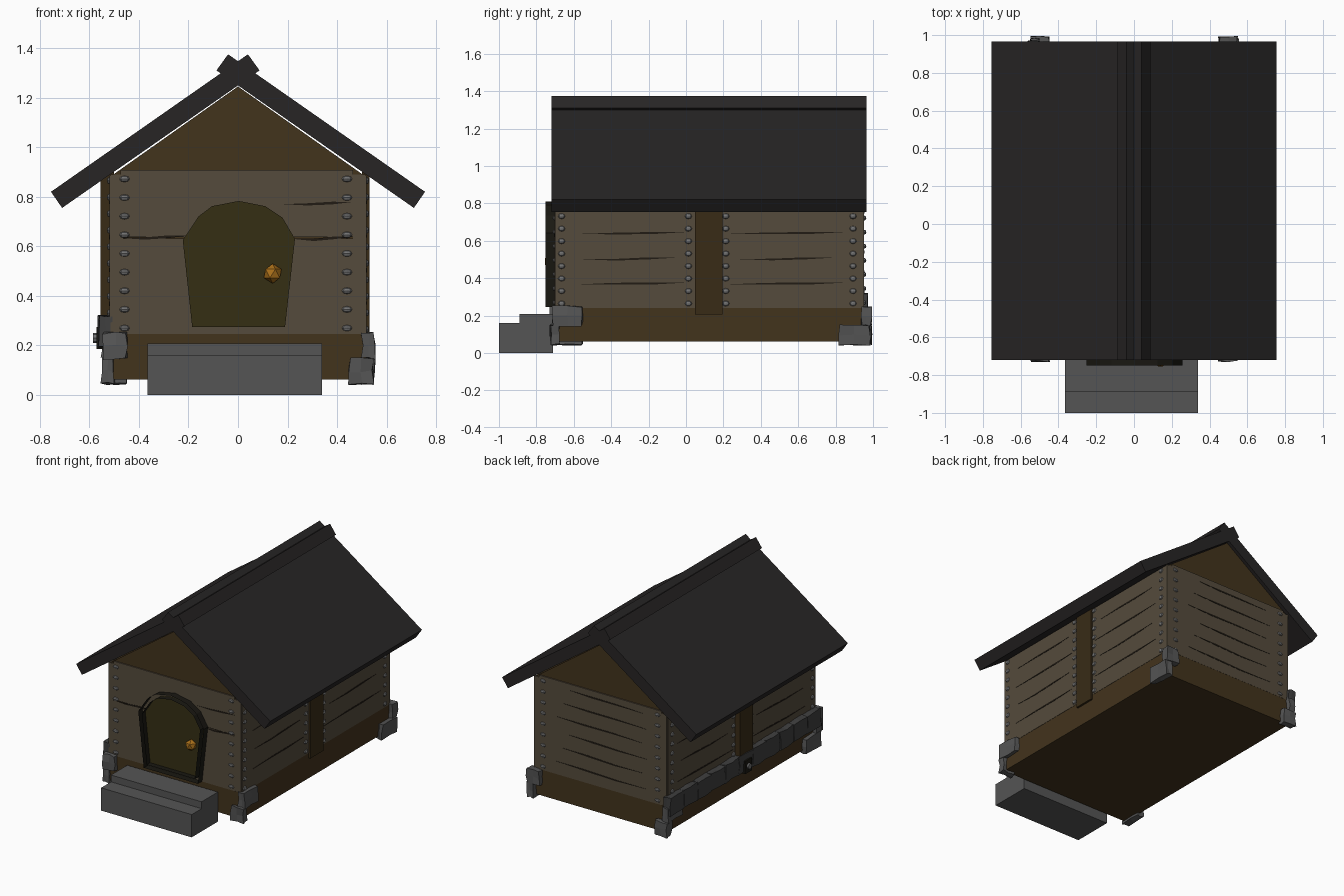
import bpy, bmesh, random
from mathutils import Matrix, Vector

if "Cube" in bpy.data.objects:
    bpy.data.objects.remove(bpy.data.objects["Cube"])

random.seed(4)


def mat(name, r, g, b):
    m = bpy.data.materials.new(name)
    m.diffuse_color = (r, g, b, 1)
    m.use_nodes = True
    m.node_tree.nodes["Principled BSDF"].inputs["Base Color"].default_value = m.diffuse_color
    return m


WOOD = mat("brown_wood", .055, .033, .012)
POST = mat("dark_wood", .04, .024, .008)
PLANK = mat("plank", .09, .07, .045)
CRACK = mat("crack", .015, .011, .007)
ROOF = mat("roof", .02, .018, .018)
STONE = mat("stone", .09, .09, .09)
DARKSTONE = mat("dark_stone", .05, .05, .05)
METAL = mat("metal", .17, .17, .17)
DOOR = mat("door", .035, .028, .007)
BLACK = mat("black", .01, .009, .006)
BRASS = mat("brass", .4, .16, .01)


def finish(bm, name, m, fix=True):
    if fix:
        bmesh.ops.recalc_face_normals(bm, faces=bm.faces[:])
    me = bpy.data.meshes.new(name)
    bm.to_mesh(me)
    bm.free()
    me.materials.append(m)
    ob = bpy.data.objects.new(name, me)
    bpy.context.collection.objects.link(ob)
    return ob


def add_prism(bm, pts, axis, a, b):
    """Profile (u, z) swept from a to b along axis 'x' or 'y'."""
    rings = [[bm.verts.new((u, d, z) if axis == 'y' else (d, u, z)) for u, z in pts]
             for d in (a, b)]
    n = len(pts)
    for r in rings:
        bm.faces.new(r)
    for i in range(n):
        j = (i + 1) % n
        bm.faces.new((rings[0][i], rings[0][j], rings[1][j], rings[1][i]))


def prism(name, pts, axis, a, b, m):
    bm = bmesh.new()
    add_prism(bm, pts, axis, a, b)
    return finish(bm, name, m)


def box(name, x0, x1, y0, y1, z0, z1, m, jitter=0):
    bm = bmesh.new()
    add_prism(bm, [(x0, z0), (x1, z0), (x1, z1), (x0, z1)], 'y', y0, y1)
    if jitter:
        bmesh.ops.subdivide_edges(bm, edges=bm.edges[:], cuts=1, use_grid_fill=True)
        for v in bm.verts:
            v.co += Vector([random.uniform(-jitter, jitter) for _ in range(3)])
    return finish(bm, name, m)


def rivets(name, axis, d, columns, z0, z1, n):
    """Columns of flattened studs on a wall whose plane is at d."""
    bm = bmesh.new()
    for u in columns:
        for i in range(n):
            z = z0 + (z1 - z0) * i / (n - 1)
            if axis == 'y':
                loc, s = (u, d, z), (.021, .011, .013)
            else:
                loc, s = (d, u, z), (.011, .019, .015)
            bmesh.ops.create_uvsphere(bm, u_segments=8, v_segments=4, radius=1,
                                      matrix=Matrix.Translation(loc) @ Matrix.Diagonal((*s, 1)))
    return finish(bm, name, METAL)


def cracks(name, axis, d, spans):
    """Thin dark slivers (u0, u1, z) on a wall plane."""
    bm = bmesh.new()
    for u0, u1, z in spans:
        w = u1 - u0
        t = random.uniform(-.006, .006)
        pts = [(u0, z - .003), (u0 + w * .35, z - .007 + t), (u0 + w * .7, z - .004), (u1, z + .006),
               (u0 + w * .7, z + .007), (u0 + w * .35, z + .002 + t)]
        add_prism(bm, pts, axis, d - .002, d + .002)
    return finish(bm, name, CRACK)


# House core with gables
prism("house_core", [(-.51, .063), (.51, .063), (.51, .885), (0, 1.245), (-.51, .885)],
      'y', -.695, .945, WOOD)
box("base_beam", -.516, .516, -.702, .952, .063, .245, WOOD)

# Crossing roof slabs
for name, s in (("roof_right", 1), ("roof_left", -1)):
    prism(name, [(-.04 * s, 1.375), (.755 * s, .82), (.71 * s, .755), (-.087 * s, 1.31)],
          'y', -.72, .965, ROOF)

# Front and back planks
box("front_planks_low", -.475, .465, -.703, -.69, .245, .632, PLANK)
box("front_planks_high", -.475, .465, -.703, -.69, .638, .908, PLANK)
cracks("front_cracks", 'y', -.703, [(-.475, -.2, .637), (.22, .465, .633), (.18, .465, .773)])
box("back_planks", -.475, .475, .94, .953, .245, .905, PLANK)
cracks("back_cracks", 'y', .953,
       [(-.36 + .03 * (i % 2), .34 - .05 * (i % 3), .33 + .105 * i) for i in range(6)])
rivets("front_rivets", 'y', -.703, (-.458, .44), .27, .872, 9)
rivets("back_rivets", 'y', .953, (-.445, .445), .27, .872, 9)
for s in (-1, 1):
    for y0, y1 in ((-.701, -.69), (.94, .951)):
        box("corner_board", min(s * .465, s * .515), max(s * .465, s * .515), y0, y1, .245, .89, PLANK)

# Side planks, posts and studs
for s, side in ((-1, "left"), (1, "right")):
    for y0, y1 in ((-.695, .05), (.195, .94)):
        box(side + "_planks", min(s * .5, s * .518), max(s * .5, s * .518), y0, y1, .24, .885, PLANK)
    spans = []
    for i in range(4):
        z = .37 + .135 * i
        spans += [(-.58 + .02 * (i % 2), -.01 - .03 * (i % 2), z), (.215 + .06 * (i % 2), .84 - .04 * (i % 2), z)]
    cracks(side + "_cracks", 'x', s * .518, spans)
    rivets(side + "_rivets", 'x', s * .518, (-.665, .013, .213, .893), .265, .865, 10)
    out = .53 if s > 0 else .556
    box(side + "_post", min(s * .5, s * out), max(s * .5, s * out), .047, .195, .205, .9, POST)


# Arched door with an open-fronted frame
def arch(grow):
    pts = [(-.185, .275), (.19, .275), (.23, .63), (.18, .715), (.11, .762), (.003, .783),
           (-.105, .762), (-.16, .72), (-.223, .625)]
    c = Vector((.003, .53))
    return [(c.x + (x - c.x) * (1 + grow * 4.4), c.y + (z - c.y) * (1 + grow * 3.9)) for x, z in pts]


prism("door", arch(0), 'y', -.712, -.70, DOOR)
bm = bmesh.new()
for g in (0, .028):
    r = [[bm.verts.new((x, y, z)) for x, z in arch(g)] for y in (-.75, -.70)]
    for i in range(9):
        j = (i + 1) % 9
        bm.faces.new((r[0][i], r[0][j], r[1][j], r[1][i]))
finish(bm, "door_frame", BLACK)
bm = bmesh.new()
bmesh.ops.create_icosphere(bm, subdivisions=1, radius=.04, matrix=Matrix.Translation((.14, -.72, .49)))
finish(bm, "door_knob", BRASS)

# Stone steps
prism("front_steps", [(-1, 0), (-.71, 0), (-.71, .208), (-.89, .208), (-.89, .16), (-1, .16)],
      'x', -.365, .34, STONE)

# Alternating corner stones: one long on the side, one long on the end
for sx in (-1, 1):
    for sy in (-1, 1):
        side_up = sx * sy < 0
        for on_side in (True, False):
            z0 = .147 if on_side == side_up else .045
            yo = .99 if sy > 0 else -.725
            if on_side:
                xs, ys = (sx * .5, sx * .55), (yo - sy * .17, yo - sy * .01)
            else:
                xs, ys = (sx * .45, sx * .545), (yo - sy * .05, yo)
            box("corner_stone", min(xs), max(xs), min(ys), max(ys), z0, z0 + .102, STONE, .006)

# Row of stones along the left wall, with a dark peg
for i in range(11):
    y = -.70 + i * .152
    box("left_wall_stone", -.562, -.505, y + .002, y + .15, .195, .318, DARKSTONE, .005)
box("peg_block", -.572, -.51, .085, .16, .185, .275, BLACK)
bm = bmesh.new()
bmesh.ops.create_cone(bm, cap_ends=True, segments=8, radius1=.02, radius2=.02, depth=.02,
                      matrix=Matrix.Translation((-.575, .122, .23)) @ Matrix.Rotation(1.5708, 4, 'Y'))
finish(bm, "peg", METAL)
